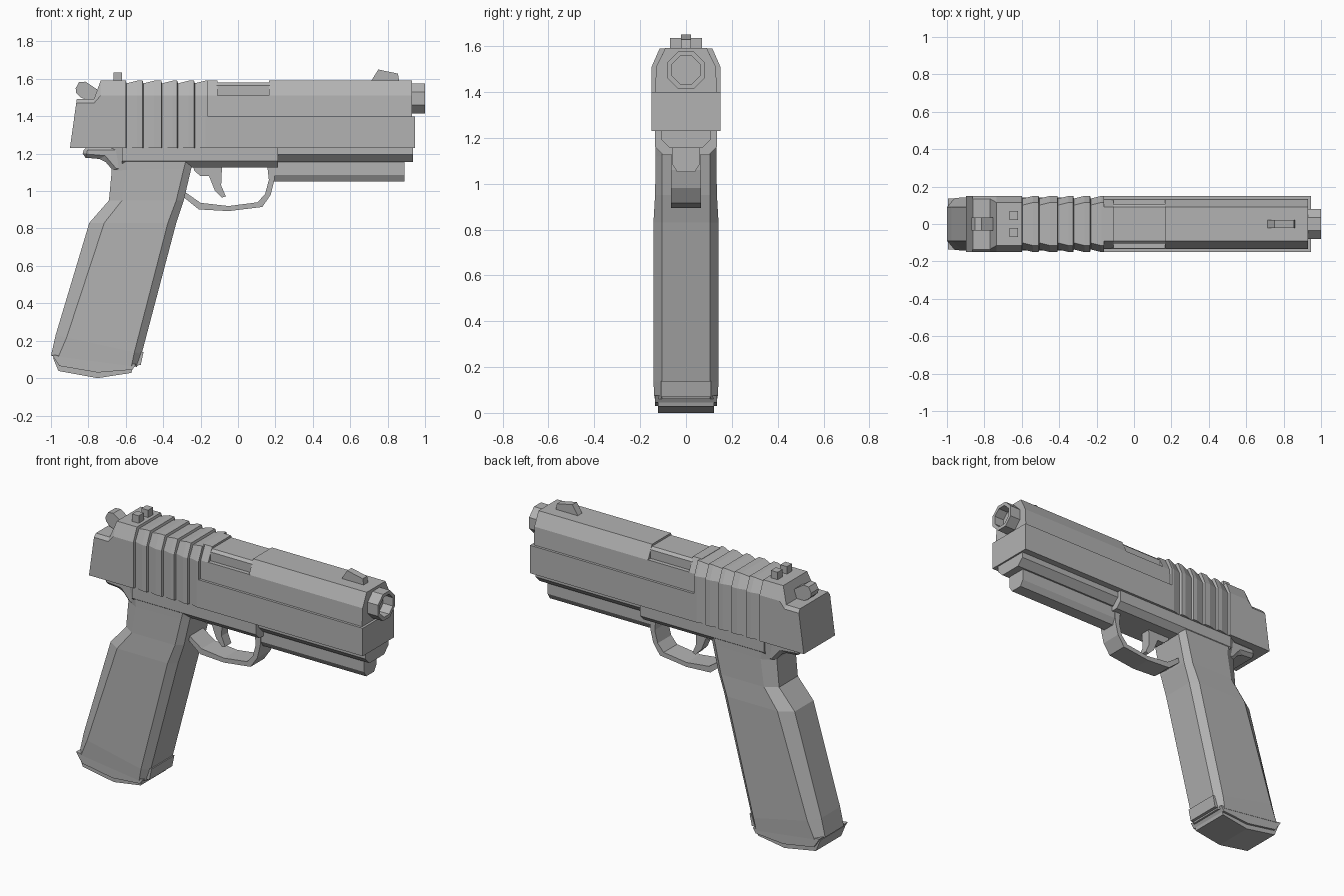
import bpy, bmesh, math
from mathutils import Vector

old = bpy.data.objects.get("Cube")
if old:
    bpy.data.objects.remove(old)

GREY = (0.45, 0.45, 0.45, 1)
metal = bpy.data.materials.new("plain grey")
metal.use_nodes = True
metal.diffuse_color = GREY
metal.node_tree.nodes["Principled BSDF"].inputs["Base Color"].default_value = GREY


def finish(name, bm):
    bmesh.ops.recalc_face_normals(bm, faces=bm.faces)
    mesh = bpy.data.meshes.new(name)
    bm.to_mesh(mesh)
    bm.free()
    mesh.materials.append(metal)
    obj = bpy.data.objects.new(name, mesh)
    bpy.context.collection.objects.link(obj)
    return obj


def loft(name, rings, closed=False):
    """Skin matching rings of points; cap the ends, or join them when closed."""
    bm = bmesh.new()
    loops = [[bm.verts.new(p) for p in ring] for ring in rings]
    n = len(loops[0])
    pairs = list(zip(loops, loops[1:] + loops[:1])) if closed else list(zip(loops, loops[1:]))
    for a, b in pairs:
        for i in range(n):
            j = (i + 1) % n
            bm.faces.new((a[i], a[j], b[j], b[i]))
    if not closed:
        bm.faces.new(loops[0])
        bm.faces.new(loops[-1])
    return finish(name, bm)


def plate(name, profile, half, y=0):
    """Side profile (x, z) given a thickness across y."""
    return loft(name, [[(x, y + s * half, z) for x, z in profile] for s in (-1, 1)])


def mirrored(half_section):
    """Turn a bottom-to-top half section (y, z) into a full one."""
    return half_section + [(-y, z) for y, z in reversed(half_section)]


def bar(name, half_section, x0, x1):
    """Symmetric cross-section run along x."""
    return loft(name, [[(x, y, z) for y, z in mirrored(half_section)] for x in (x0, x1)])


# Rear of slide with sloped back and sawtooth grip grooves
def slide_ring(x, inset=0.0, top=1.59, shoulder=1.51, half_top=0.115, lean=0.0):
    w = 0.15 - inset
    half = [(w, 1.23), (w, shoulder), (half_top - inset, top - inset)]
    return [(x - lean * (shoulder - z), y, z) for y, z in mirrored(half)]


rings = [slide_ring(-0.865, top=1.491, shoulder=1.47, half_top=0.135, lean=0.14),
         slide_ring(-0.77, top=1.491, shoulder=1.47, half_top=0.135),
         slide_ring(-0.735)]
for groove in (-0.60, -0.51, -0.41, -0.325, -0.235):
    rings += [slide_ring(groove), slide_ring(groove + 0.004, 0.014), slide_ring(groove + 0.06)]
rings.append(slide_ring(-0.16))
loft("slide_rear", rings)

# Front of slide: lower block, slimmer upper part, and open port with barrel hood
bar("slide_lower", [(0.15, 1.23), (0.15, 1.40)], -0.165, 0.945)
upper = [(0.135, 1.39), (0.13, 1.51), (0.09, 1.592)]
bar("slide_upper_front", upper, 0.165, 0.93)
bar("slide_upper_rear", upper, -0.17, -0.11)
bar("slide_port_sill", [(0.135, 1.39), (0.13, 1.512)], -0.12, 0.17)
bar("barrel_hood", [(0.105, 1.50), (0.105, 1.565), (0.09, 1.58)], -0.115, 0.17)


# Hollow eight-sided muzzle
def octagon(x, r):
    return [(x, r * math.cos((i + 0.5) * math.pi / 4), 1.495 + r * math.sin((i + 0.5) * math.pi / 4))
            for i in range(8)]


loft("muzzle", [octagon(0.92, 0.088), octagon(1.0, 0.088), octagon(1.0, 0.066), octagon(0.935, 0.066)],
     closed=True)

# Frame under the slide
bar("frame_front", [(0.07, 1.155), (0.11, 1.195), (0.11, 1.24)], 0.2, 0.935)
bar("frame_middle", [(0.10, 1.125), (0.135, 1.16), (0.135, 1.24)], -0.62, 0.215)
bar("accessory_rail", [(0.038, 1.05), (0.06, 1.085), (0.06, 1.16)], 0.19, 0.89)
tail = plate("beavertail", [(-0.5, 1.24), (-0.82, 1.24), (-0.835, 1.18), (-0.72, 1.17),
                            (-0.66, 1.10), (-0.5, 1.10)], 0.11)
soft = tail.modifiers.new("chamfer", "BEVEL")
soft.width = 0.02
soft.segments = 1

# Grip: chamfered sections from neck to heel
# (back x, back z, front x, front z, half width, back chamfer, front chamfer)
stations = [(-0.70, 1.235, -0.22, 1.235, 0.132, 0.09, 0.04),
            (-0.675, 1.11, -0.25, 1.12, 0.132, 0.08, 0.04),
            (-0.69, 0.95, -0.29, 0.95, 0.135, 0.07, 0.04),
            (-0.795, 0.83, -0.33, 0.83, 0.142, 0.08, 0.045),
            (-0.975, 0.23, -0.515, 0.13, 0.142, 0.06, 0.04),
            (-1.0, 0.12, -0.54, 0.06, 0.138, 0.04, 0.03)]
rings = []
for bx, bz, fx, fz, w, cb, cf in stations:
    back, front = Vector((bx, 0, bz)), Vector((fx, 0, fz))
    along = (front - back).normalized()
    half = [(back, 0.09), (back + along * cb, w), (front - along * cf, w), (front, 0.105)]
    rings.append([p + Vector((0, y, 0)) for p, y in half] +
                 [p - Vector((0, y, 0)) for p, y in reversed(half)])
loft("grip", rings)

# Front lip, heel and magazine base
plate("grip_lip", [(-0.62, 0.14), (-0.505, 0.14), (-0.52, 0.07), (-0.62, 0.06)], 0.11)
plate("grip_heel", [(-0.995, 0.125), (-0.955, 0.065), (-0.75, 0.03), (-0.565, 0.045), (-0.545, 0.075)], 0.136)
plate("magazine_base", [(-0.99, 0.11), (-0.96, 0.038), (-0.75, 0.0), (-0.57, 0.028), (-0.56, 0.06)], 0.122)

# Trigger guard: a strip between outer and inner outlines
outer = [(0.20, 1.15), (0.195, 1.06), (0.175, 0.98), (0.13, 0.915), (-0.05, 0.893),
         (-0.21, 0.902), (-0.30, 0.975)]
inner = [(0.155, 1.15), (0.165, 1.06), (0.145, 0.985), (0.105, 0.94), (-0.05, 0.92),
         (-0.20, 0.937), (-0.29, 1.0)]
loft("trigger_guard", [[(ox, -0.065, oz), (ox, 0.065, oz), (ix, 0.065, iz), (ix, -0.065, iz)]
                       for (ox, oz), (ix, iz) in zip(outer, inner)])

# Trigger
plate("trigger", [(-0.24, 1.14), (-0.235, 1.11), (-0.20, 1.08), (-0.155, 1.08), (-0.125, 1.005),
                  (-0.085, 0.965), (-0.065, 0.972), (-0.09, 1.03), (-0.085, 1.14)], 0.03)

# Hammer
plate("hammer", [(-0.868, 1.55), (-0.85, 1.582), (-0.815, 1.585), (-0.755, 1.545), (-0.73, 1.48),
                 (-0.80, 1.485), (-0.84, 1.50), (-0.865, 1.525)], 0.035)

# Sights
plate("front_sight", [(0.71, 1.585), (0.75, 1.65), (0.855, 1.628), (0.862, 1.585)], 0.021)
for side, y in (("left", 0.045), ("right", -0.045)):
    plate("rear_sight_" + side, [(-0.665, 1.58), (-0.665, 1.635), (-0.62, 1.635), (-0.62, 1.58)], 0.024, y)
